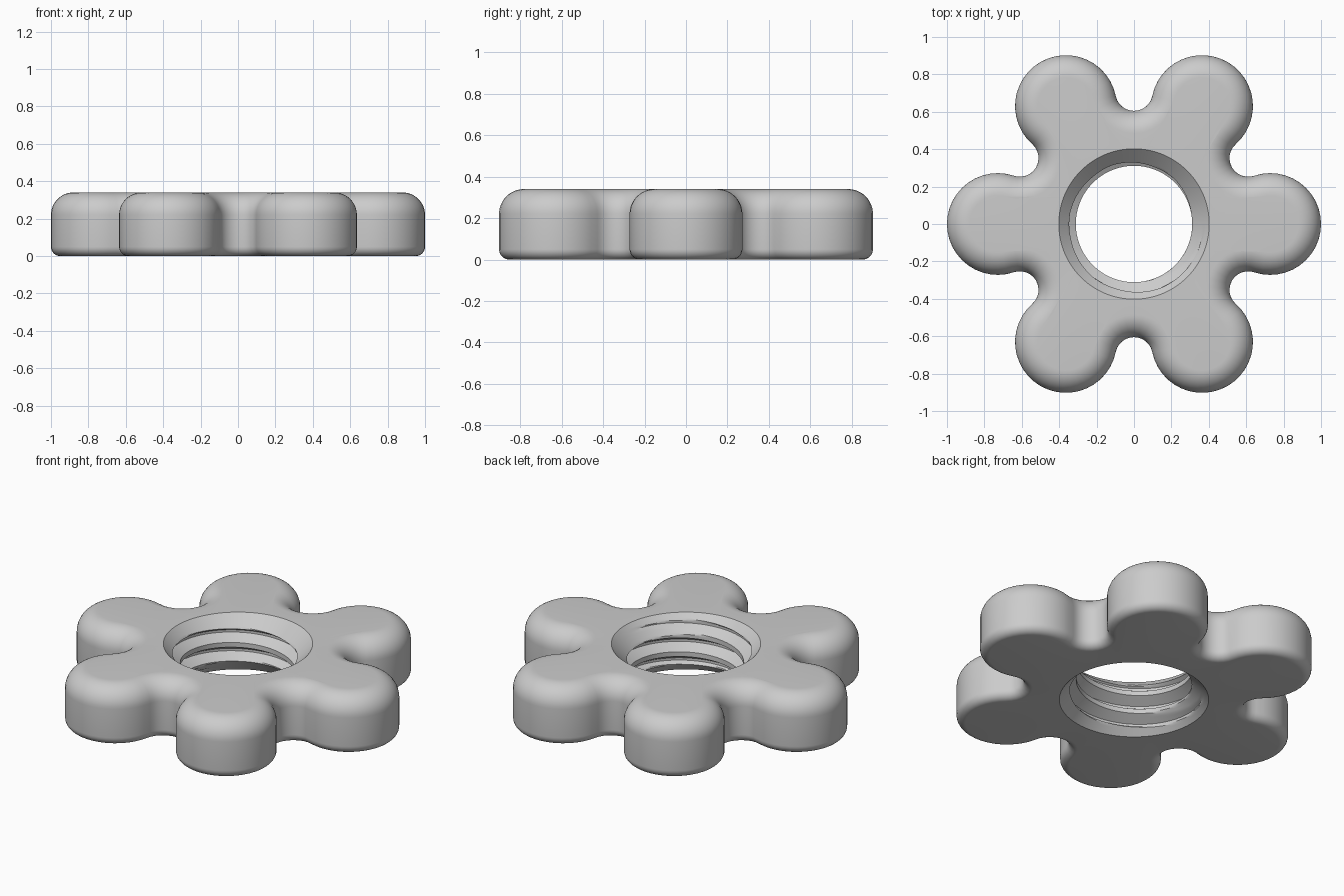
import bpy, bmesh
from math import sin, cos, pi, radians, atan2, hypot

cube = bpy.data.objects.get("Cube")
if cube:
    bpy.data.objects.remove(cube, do_unlink=True)

HEIGHT = 0.34
LOBES, LOBE_DIST, LOBE_R = 6, 0.728, 0.272
VALLEY_DIST, VALLEY_R = 0.705, 0.1
LOBE_SEGS, VALLEY_SEGS = 24, 12
TOP_ROUND, BOTTOM_ROUND = 0.12, 0.05
PITCH, CREST_R, ROOT_R, MOUTH_R = 0.111, 0.311, 0.37, 0.402
STEPS = 16                       # rows per thread turn
THREAD_START = 0.093
COLS = LOBES * (LOBE_SEGS + VALLEY_SEGS)

# Direction from a lobe centre to the neighbouring valley centre
half = pi / LOBES
join = atan2(VALLEY_DIST * sin(half), VALLEY_DIST * cos(half) - LOBE_DIST)


def outline(inset):
    """Tangent lobe and valley arcs, moved inwards by inset."""
    points = []
    for n in range(LOBES):
        mid = 2 * half * n
        for i in range(LOBE_SEGS):
            a = mid - join + 2 * join * i / LOBE_SEGS
            r = LOBE_R - inset
            points.append((LOBE_DIST * cos(mid) + r * cos(a),
                           LOBE_DIST * sin(mid) + r * sin(a)))
        gap = mid + half
        start, end = mid + join + pi, 2 * (mid + half) - (mid + join + pi) + 2 * pi
        for i in range(VALLEY_SEGS):
            a = start + (end - start) * i / VALLEY_SEGS
            r = VALLEY_R + inset
            points.append((VALLEY_DIST * cos(gap) + r * cos(a),
                           VALLEY_DIST * sin(gap) + r * sin(a)))
    return points


def rim_angle(i):
    return 2 * pi * i / COLS - radians(20)


def thread_radius(k):
    """Trapezoid thread section, centred on the root."""
    d = abs((k + STEPS // 2) % STEPS - STEPS // 2)
    t = min(max((d - 1) / 5, 0), 1)
    return ROOT_R + (CREST_R - ROOT_R) * t


bm = bmesh.new()


def add_ring(points, z):
    return [bm.verts.new((x, y, z)) for x, y in points]


def bridge(a, b):
    for i in range(COLS):
        j = (i + 1) % COLS
        bm.faces.new((a[i], a[j], b[j], b[i]))


# Flat faces and rounded outer wall
mouth = [(MOUTH_R * cos(rim_angle(i)), MOUTH_R * sin(rim_angle(i))) for i in range(COLS)]
rings = [add_ring(mouth, 0)]
for i in range(9):
    a = pi / 2 * i / 8
    rings.append(add_ring(outline(BOTTOM_ROUND * (1 - sin(a))), BOTTOM_ROUND * (1 - cos(a))))
for i in range(13):
    a = pi / 2 * i / 12
    rings.append(add_ring(outline(TOP_ROUND * (1 - cos(a))), HEIGHT - TOP_ROUND * (1 - sin(a))))
rings.append(add_ring(mouth, HEIGHT))
for low, high in zip(rings, rings[1:]):
    bridge(low, high)

# Threaded bore with a chamfer at each mouth; the rows follow the helix
columns = []
for i in range(COLS + 1):
    a = rim_angle(i)
    column = []
    for k in range(-3 * STEPS, 4 * STEPS):
        z = THREAD_START + PITCH * (k / STEPS + a / (2 * pi))
        z = min(max(z, 0), HEIGHT)
        r = max(thread_radius(k), MOUTH_R - z, MOUTH_R - (HEIGHT - z))
        if z in (0, HEIGHT):
            r = MOUTH_R
        column.append(bm.verts.new((r * cos(a), r * sin(a), z)))
    columns.append(column)
for left, right in zip(columns, columns[1:]):
    for k in range(len(left) - 1):
        quad = (left[k], right[k], right[k + 1], left[k + 1])
        if len({v.co.z for v in quad}) > 1:
            bm.faces.new(quad)

bmesh.ops.remove_doubles(bm, verts=bm.verts, dist=0.00005)
bmesh.ops.delete(bm, geom=[v for v in bm.verts if not v.link_faces], context='VERTS')
bmesh.ops.recalc_face_normals(bm, faces=bm.faces)

mesh = bpy.data.meshes.new("lobed_nut")
bm.to_mesh(mesh)
bm.free()
nut = bpy.data.objects.new("lobed_nut", mesh)
bpy.context.collection.objects.link(nut)

# Plain grey material
grey = bpy.data.materials.new("light_grey")
grey.use_nodes = True
colour = (0.6, 0.6, 0.6, 1)
grey.diffuse_color = colour
grey.node_tree.nodes["Principled BSDF"].inputs["Base Color"].default_value = colour
mesh.materials.append(grey)

bpy.ops.object.select_all(action='DESELECT')
nut.select_set(True)
bpy.context.view_layer.objects.active = nut
bpy.ops.object.shade_smooth_by_angle(angle=radians(25))
